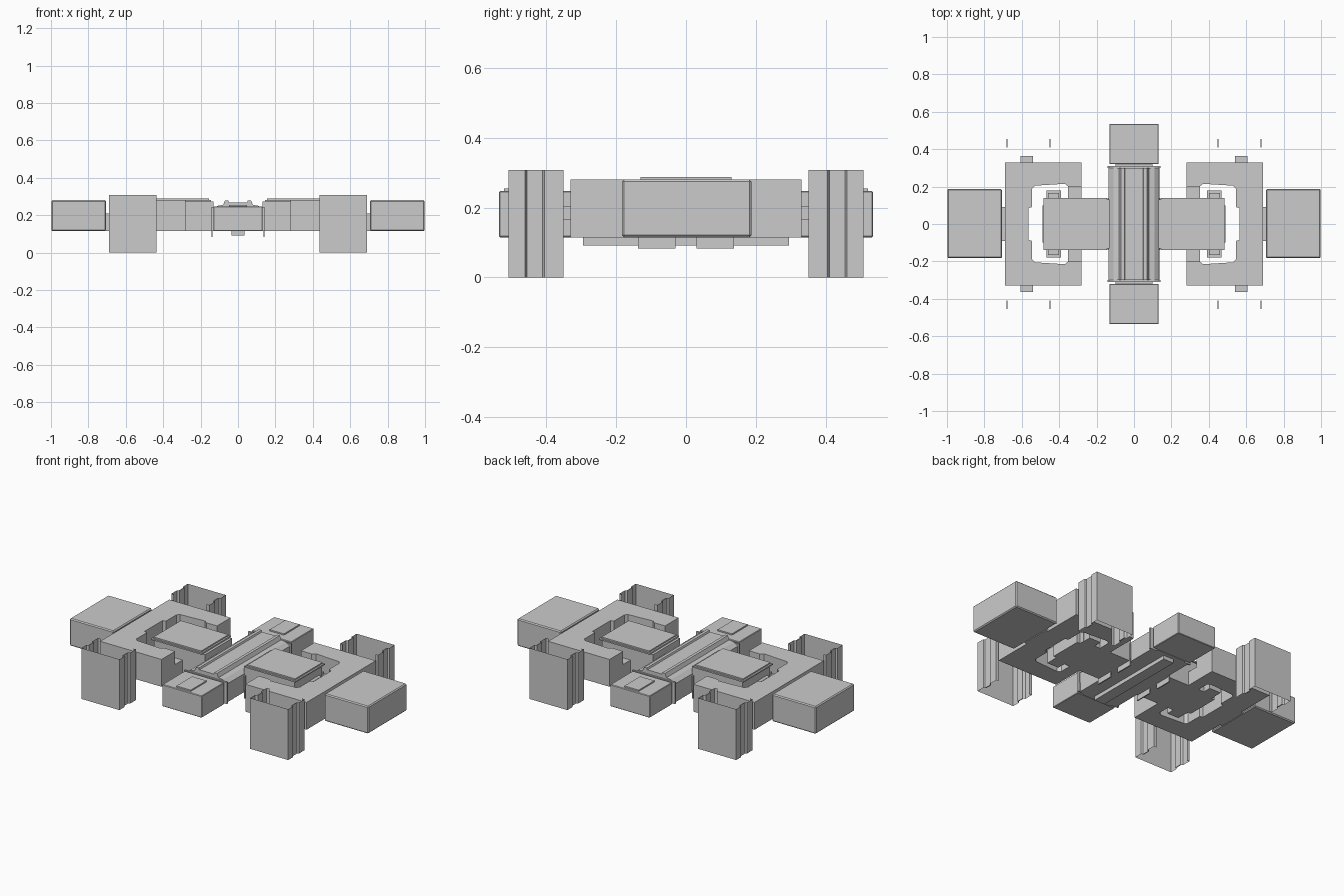
import bpy
import bmesh

if "Cube" in bpy.data.objects:
    bpy.data.objects.remove(bpy.data.objects["Cube"])

grey = bpy.data.materials.new("light_grey")
grey.use_nodes = True
COLOUR = (0.6, 0.6, 0.6, 1)
grey.diffuse_color = COLOUR
grey.node_tree.nodes["Principled BSDF"].inputs["Base Color"].default_value = COLOUR


def finish(name, bm, bevel=0):
    bmesh.ops.recalc_face_normals(bm, faces=bm.faces)
    mesh = bpy.data.meshes.new(name)
    bm.to_mesh(mesh)
    bm.free()
    mesh.materials.append(grey)
    obj = bpy.data.objects.new(name, mesh)
    bpy.context.collection.objects.link(obj)
    if bevel:
        mod = obj.modifiers.new("bevel", "BEVEL")
        mod.width = bevel
        mod.segments = 1
    return obj


def prism(name, points, axis, lo, hi, bevel=0):
    """Closed outline extruded along y or z."""
    bm = bmesh.new()
    place = (lambda a, b, c: (a, b, c)) if axis == "z" else (lambda a, b, c: (a, c, b))
    face = bm.faces.new([bm.verts.new(place(a, b, lo)) for a, b in points])
    top = bmesh.ops.extrude_face_region(bm, geom=[face])
    verts = [v for v in top["geom"] if isinstance(v, bmesh.types.BMVert)]
    bmesh.ops.translate(bm, verts=verts, vec=place(0, 0, hi - lo))
    return finish(name, bm, bevel)


def box(name, x, y, z, bevel=0):
    x, y = sorted(x), sorted(y)
    return prism(name, [(x[0], y[0]), (x[1], y[0]), (x[1], y[1]), (x[0], y[1])],
                 "z", z[0], z[1], bevel)


def sheet(name, path, lo, hi):
    """Open folded sheet standing on z."""
    bm = bmesh.new()
    rows = [[bm.verts.new((x, y, z)) for x, y in path] for z in (lo, hi)]
    for i in range(len(path) - 1):
        bm.faces.new((rows[0][i], rows[0][i + 1], rows[1][i + 1], rows[1][i]))
    return finish(name, bm)


BASE, ROOF = 0.115, 0.28

# Central spine: ridged profile running front to back
half = [(0.13, BASE), (0.135, 0.23), (0.11, 0.25), (0.08, 0.255),
        (0.07, 0.278), (0.052, 0.278), (0.048, 0.268)]
prism("spine", half + [(-x, z) for x, z in reversed(half)], "y", -0.3, 0.3)
box("spine_keel", (-0.035, 0.035), (-0.295, 0.295), (0.092, BASE))

for sy in (-1, 1):
    # Spine ends with a shallow top plate
    box("spine_neck", (-0.1, 0.1), (sy * 0.31, sy * 0.32), (BASE, 0.235))
    box("spine_flange", (-0.143, 0.143), (sy * 0.3, sy * 0.31), (BASE, 0.245))
    box("end_block", (-0.132, 0.132), (sy * 0.32, sy * 0.535), (BASE, 0.247), 0.003)
    box("end_plate", (-0.048, 0.048), (sy * 0.37, sy * 0.52), (0.247, 0.255))

for sx in (-1, 1):
    # Outer wing and its hinge web
    box("wing", (sx * 0.705, sx * 0.998), (-0.183, 0.187), (BASE, ROOF), 0.006)
    box("wing_hinge", (sx * 0.69, sx * 0.706), (-0.09, 0.09), (BASE, 0.21))

    # C shaped bracket around an open pocket
    upper = [(0.28, 0.33), (0.69, 0.33)]
    inner = [(0.545, 0.09), (0.545, 0.19), (0.53, 0.205), (0.37, 0.215),
             (0.35, 0.2), (0.28, 0.2)]
    inner = [(0.565, 0.085)] + inner
    outline = upper + [(x, -y) for x, y in reversed(upper)]
    outline += [(x, -y) for x, y in reversed(inner)] + inner
    prism("bracket", [(sx * x, y) for x, y in outline], "z", BASE, ROOF)

    # Core block sitting in the pocket, with a raised lid
    box("core", (sx * 0.13, sx * 0.47), (-0.13, 0.13), (BASE, 0.272))
    box("core_lid", (sx * 0.145, sx * 0.483), (-0.14, 0.14), (0.272, ROOF))
    box("core_lid_panel", (sx * 0.155, sx * 0.473), (-0.13, 0.13), (ROOF, 0.288))
    box("core_cross_tab", (sx * 0.39, sx * 0.468), (-0.18, 0.18), (BASE, 0.2))
    box("core_nose", (sx * 0.47, sx * 0.49), (-0.1, 0.1), (BASE, 0.22))

    for sy in (-1, 1):
        box("arm_step", (sx * 0.28, sx * 0.352), (sy * 0.13, sy * 0.2), (BASE, 0.2))
        box("side_peg", (sx * 0.54, sx * 0.607), (sy * 0.33, sy * 0.363), (0.165, 0.205))
        box("hanging_tab", (sx * 0.136, sx * 0.143), (sy * 0.03, sy * 0.138), (0.083, 0.22))
        for y in (-0.165, 0.165):
            box("core_bar", (sx * 0.4, sx * 0.46),
                (sy * 0.12, sy * abs(y)), (0.2, 0.215))

        # Corner shell: folded sheet open towards the middle
        fold = [(0.455, 0.35), (0.437, 0.35), (0.437, 0.405), (0.45, 0.41),
                (0.45, 0.455), (0.437, 0.46), (0.437, 0.508)]
        path = fold + [(1.128 - x, y) for x, y in reversed(fold)]
        sheet("corner_shell", [(sx * x, sy * y) for x, y in path], 0, 0.307)
        for x in (0.447, 0.677):
            box("shell_rib", (sx * x, sx * (x + 0.005)),
                (sy * 0.41, sy * 0.455), (0, 0.307))
